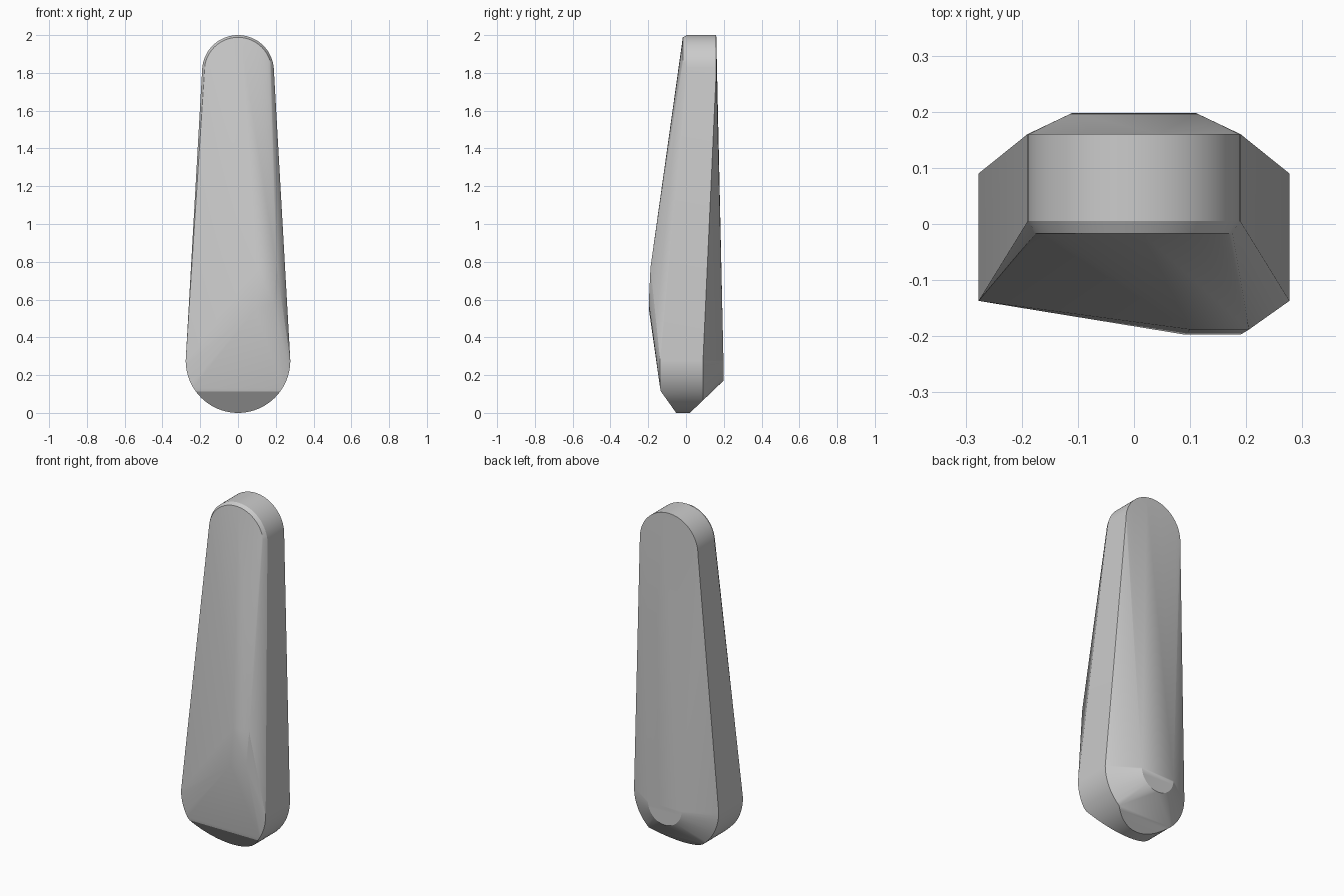
import bpy, bmesh
from math import sin, cos, radians

cube = bpy.data.objects.get("Cube")
if cube:
    bpy.data.objects.remove(cube, do_unlink=True)

BOTTOM_Z, TOP_Z = 0.277, 1.81


def arc(radius, centre_z, start, end, depth, steps=40):
    """Points on an upright arc; depth(z) gives the y position."""
    points = []
    for i in range(steps + 1):
        a = radians(start + (end - start) * i / steps)
        z = centre_z + radius * sin(a)
        points.append((radius * cos(a), depth(z), z))
    return points


# Rounded top end: back rim, front rim and the small front bevel
points = arc(0.19, TOP_Z, 0, 180, lambda z: 0.16)
points += arc(0.19, TOP_Z, 0, 180, lambda z: 0.005)
points += arc(0.178, TOP_Z, 0, 180, lambda z: -0.017)

# Rounded bottom end: sloped toe at the front, chamfer at the back
points += arc(0.277, BOTTOM_Z, 180, 360, lambda z: max(-0.137, -0.052 - 0.71 * z))
points += arc(0.277, BOTTOM_Z, 180, 360, lambda z: min(0.09, 0.02 + 1.06 * z))
points += arc(0.11, 0.28, 180, 360, lambda z: 0.198)

# Off-centre ridge on the front
points += [(0.10, -0.188, 0.77), (0.205, -0.188, 0.77),
           (0.09, -0.197, 0.55), (0.19, -0.197, 0.58)]

# Wrap the outlines into one faceted body
bm = bmesh.new()
for p in points:
    bm.verts.new(p)
bmesh.ops.remove_doubles(bm, verts=bm.verts, dist=0.0005)
hull = bmesh.ops.convex_hull(bm, input=bm.verts)
unused = {g for g in hull["geom_interior"] + hull["geom_unused"]
          if isinstance(g, bmesh.types.BMVert)}
bmesh.ops.delete(bm, geom=list(unused), context="VERTS")
bmesh.ops.dissolve_limit(bm, angle_limit=radians(0.5), verts=bm.verts, edges=bm.edges)
bmesh.ops.recalc_face_normals(bm, faces=bm.faces)
mesh = bpy.data.meshes.new("handle_body")
bm.to_mesh(mesh)
bm.free()

body = bpy.data.objects.new("handle_body", mesh)
bpy.context.collection.objects.link(body)

# Plain grey finish
grey = bpy.data.materials.new("plain_grey")
grey.use_nodes = True
grey.diffuse_color = (0.6, 0.6, 0.6, 1)
grey.node_tree.nodes["Principled BSDF"].inputs["Base Color"].default_value = (0.6, 0.6, 0.6, 1)
mesh.materials.append(grey)

bpy.context.view_layer.objects.active = body
body.select_set(True)
bpy.ops.object.shade_smooth_by_angle(angle=radians(20))
